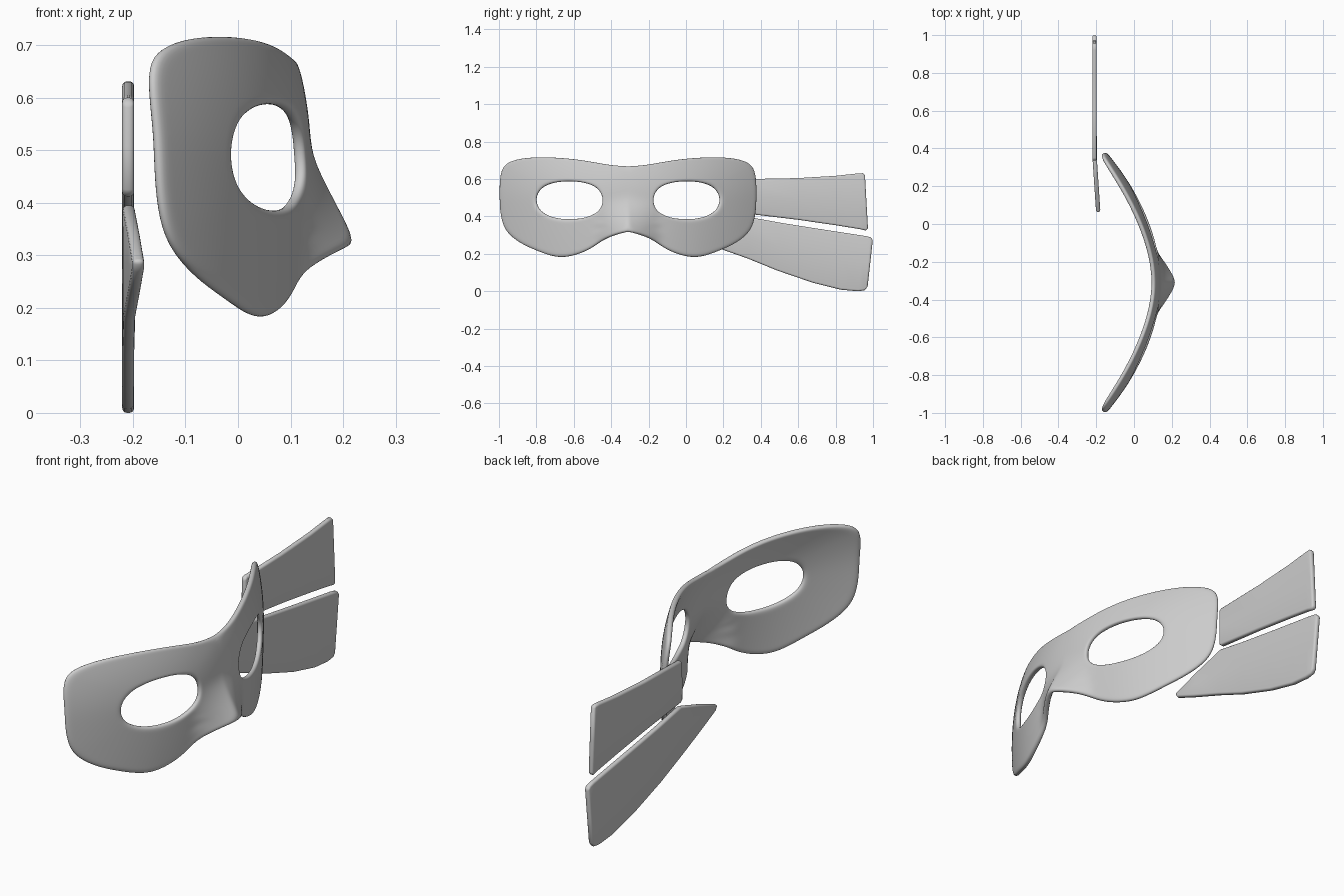
import bpy
import math

if "Cube" in bpy.data.objects:
    bpy.data.objects.remove(bpy.data.objects["Cube"], do_unlink=True)

# One plain grey for everything
grey = bpy.data.materials.new("plain_grey")
grey.use_nodes = True
GREY = (0.6, 0.6, 0.6, 1)
grey.diffuse_color = GREY
grey.node_tree.nodes["Principled BSDF"].inputs["Base Color"].default_value = GREY


def add_object(name, verts, faces):
    mesh = bpy.data.meshes.new(name)
    mesh.from_pydata(verts, [], faces)
    mesh.materials.append(grey)
    obj = bpy.data.objects.new(name, mesh)
    bpy.context.collection.objects.link(obj)
    return obj


def smooth(obj, degrees):
    bpy.ops.object.select_all(action='DESELECT')
    obj.select_set(True)
    bpy.context.view_layer.objects.active = obj
    bpy.ops.object.shade_smooth_by_angle(angle=math.radians(degrees))


# ---- Mask: half outline (distance from the middle, height), clockwise ----
OUTLINE = [(0, .67), (.1, .677), (.2, .697), (.32, .714), (.45, .721),
           (.56, .717), (.64, .698), (.68, .665), (.693, .6), (.693, .53),
           (.693, .46), (.685, .385), (.66, .315), (.585, .255), (.5, .218),
           (.42, .187), (.35, .177), (.27, .195), (.2, .227), (.155, .262),
           (.11, .29), (.05, .312), (0, .325), (0, .375), (0, .43),
           (0, .49), (0, .55), (0, .61)]
EYE = (.317, .488)
EYE_SIZE = (.18, .102)
RINGS = 7


def mask_depth(u, z):
    """Curved face, leaning back at the brow, with a ridged nose."""
    x = .14 - .285 * (u / .69) ** 2
    if z > .48:
        x -= .7 * (z - .48) ** 2
    else:
        x -= .1 * (z - .48) ** 2
    nose = max(0, (.485 - z) / .155) * max(0, 1 - u / .16)
    return x + .088 * nose


def eye_edge(u, z):
    """Project an outline point onto the rounded eye opening."""
    du, dz = u - EYE[0], z - EYE[1]
    n = 2.25
    k = (abs(du / EYE_SIZE[0]) ** n + abs(dz / EYE_SIZE[1]) ** n) ** (-1 / n)
    return EYE[0] + du * k, EYE[1] + dz * k


count = len(OUTLINE)
verts, faces = [], []
for r in range(RINGS + 1):
    t = r / RINGS
    for u, z in OUTLINE:
        eu, ez = eye_edge(u, z)
        pu, pz = eu + (u - eu) * t, ez + (z - ez) * t
        verts.append((mask_depth(pu, pz), pu, pz))
for r in range(RINGS):
    for j in range(count):
        k = (j + 1) % count
        a, b = r * count, (r + 1) * count
        faces.append((a + j, a + k, b + k, b + j))

mask = add_object("eye_mask", verts, faces)
mask.location.y = -.31
mod = mask.modifiers.new("mirror", 'MIRROR')
mod.use_axis = (False, True, False)
mod = mask.modifiers.new("thickness", 'SOLIDIFY')
mod.thickness = .024
mod.offset = -1
mod = mask.modifiers.new("rounding", 'SUBSURF')
mod.levels = mod.render_levels = 2
smooth(mask, 60)


# ---- Tie straps: cross-sections (top y, top z, bottom y, bottom z) ----
def strap(name, sections, lift):
    verts, faces = [], []
    for yt, zt, yb, zb in sections:
        for f in (0, .5, 1):
            y, z = yt + (yb - yt) * f, zt + (zb - zt) * f
            bend = lift * min(1, max(0, (.36 - y) / .3))
            verts.append((-.209 + bend, y, z))
    for i in range(len(sections) - 1):
        for j in range(2):
            a = i * 3 + j
            faces.append((a, a + 1, a + 4, a + 3))
    obj = add_object(name, verts, faces)
    mod = obj.modifiers.new("thickness", 'SOLIDIFY')
    mod.thickness = .023
    mod.offset = 0
    mod = obj.modifiers.new("soft_edges", 'BEVEL')
    mod.width = .009
    mod.segments = 3
    mod.limit_method = 'ANGLE'
    mod.angle_limit = math.radians(50)
    smooth(obj, 60)


strap("upper_strap", [(.335, .59, .335, .425), (.35, .6, .35, .412),
                      (.6, .605, .6, .382), (.8, .617, .8, .353),
                      (.92, .63, .93, .332), (.945, .631, .96, .325),
                      (.957, .62, .973, .333)], 0)
strap("lower_strap", [(.06, .29, .075, .268), (.2, .345, .18, .228),
                      (.345, .395, .33, .175), (.5, .367, .49, .11),
                      (.7, .335, .68, .045), (.85, .312, .83, .008),
                      (.96, .295, .92, .0), (.985, .289, .955, .005),
                      (.999, .275, .971, .025)], .02)
